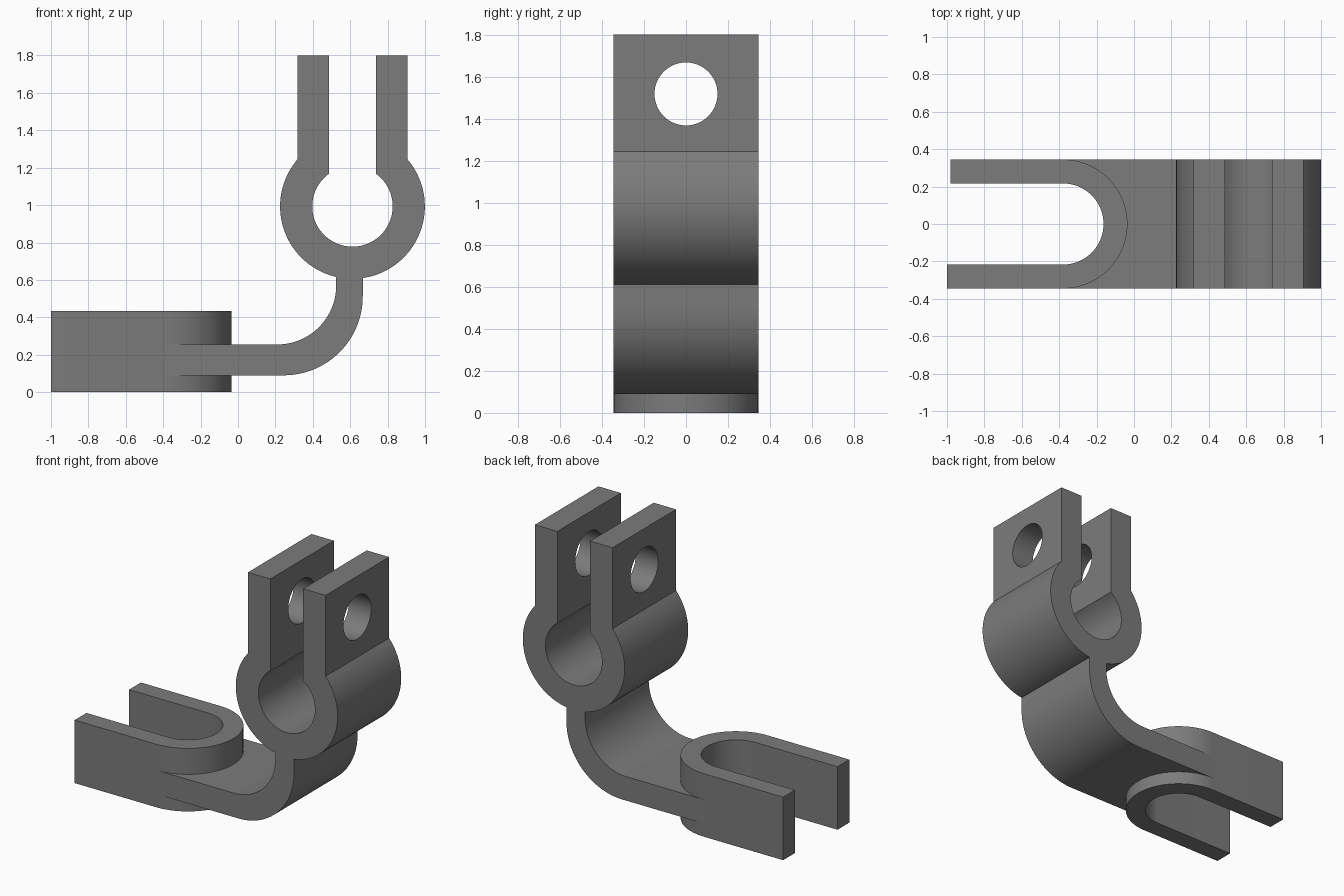
import bpy, bmesh
from math import sin, cos, asin, radians, pi

if "Cube" in bpy.data.objects:
    bpy.data.objects.remove(bpy.data.objects["Cube"])

HALF = 0.345  # half depth of the whole part


def arc(cx, cy, r, a0, a1, n=32):
    return [(cx + r * cos(a0 + (a1 - a0) * i / n),
             cy + r * sin(a0 + (a1 - a0) * i / n)) for i in range(n + 1)]


def extrude(name, start, vec):
    """Solid prism from a closed 3D outline swept along vec."""
    bm = bmesh.new()
    face = bm.faces.new([bm.verts.new(p) for p in start])
    res = bmesh.ops.extrude_face_region(bm, geom=[face], use_keep_orig=True)
    bmesh.ops.translate(bm, vec=vec, verts=[
        v for v in res["geom"] if isinstance(v, bmesh.types.BMVert)])
    bmesh.ops.recalc_face_normals(bm, faces=bm.faces)
    mesh = bpy.data.meshes.new(name)
    bm.to_mesh(mesh)
    bm.free()
    ob = bpy.data.objects.new(name, mesh)
    bpy.context.collection.objects.link(ob)
    return ob


def side_profile(name, pts):
    return extrude(name, [(x, -HALF, z) for x, z in pts], (0, 2 * HALF, 0))


def activate(ob):
    bpy.ops.object.select_all(action='DESELECT')
    ob.select_set(True)
    bpy.context.view_layer.objects.active = ob


def cut(ob, cutter):
    activate(ob)
    mod = ob.modifiers.new("cut", 'BOOLEAN')
    mod.operation, mod.solver, mod.object = 'DIFFERENCE', 'EXACT', cutter
    bpy.ops.object.modifier_apply(modifier=mod.name)
    bpy.data.objects.remove(cutter)


# U-shaped fork, one prong slightly shorter
fx = -0.38
outline = ([(-1.0, -HALF)] + arc(fx, 0, HALF, -pi / 2, pi / 2, 48)
           + [(-0.98, HALF), (-0.98, 0.217)]
           + arc(fx, 0, 0.217, pi / 2, -pi / 2, 48) + [(-1.0, -0.217)])
fork = extrude("fork", [(x, y, 0) for x, y in outline], (0, 0, 0.433))

# Bent arm, hollowed where it meets the fork's round end
arm = side_profile("bent_arm",
                   [(fx, 0.09)] + arc(0.245, 0.512, 0.422, -pi / 2, 0)
                   + [(0.667, 0.66), (0.525, 0.66)]
                   + arc(0.21, 0.57, 0.315, 0, -pi / 2) + [(fx, 0.255)])
cut(arm, extrude("arm_cutter",
                 [(x, y, -0.1) for x, y in arc(fx, 0, 0.28, 0, 2 * pi, 64)[:-1]],
                 (0, 0, 0.8)))

# Open clamp ring with two upright jaws
cx, cz, R, r = 0.612, 0.993, 0.387, 0.215
jo, ji, top = 0.295, 0.125, 1.8
ao, ai = asin(jo / R), asin(ji / r)
clamp = side_profile("clamp",
                     [(cx - jo, top)]
                     + arc(cx, cz, R, pi / 2 + ao, 2.5 * pi - ao, 72)
                     + [(cx + jo, top), (cx + ji, top)]
                     + arc(cx, cz, r, 2.5 * pi - ai, pi / 2 + ai, 72)
                     + [(cx - ji, top)])
# Bolt hole through both jaws
cut(clamp, extrude("bolt_cutter",
                   [(0.1, y, z) for y, z in arc(0, 1.518, 0.15, 0, 2 * pi, 64)[:-1]],
                   (1.1, 0, 0)))

# Dark grey metal and smooth curved faces
metal = bpy.data.materials.new("dark_grey_metal")
metal.diffuse_color = (0.2, 0.2, 0.2, 1)
metal.use_nodes = True
metal.node_tree.nodes["Principled BSDF"].inputs["Base Color"].default_value = metal.diffuse_color
for ob in (fork, arm, clamp):
    ob.data.materials.clear()
    ob.data.materials.append(metal)
    activate(ob)
    bpy.ops.object.shade_smooth_by_angle(angle=radians(30))
